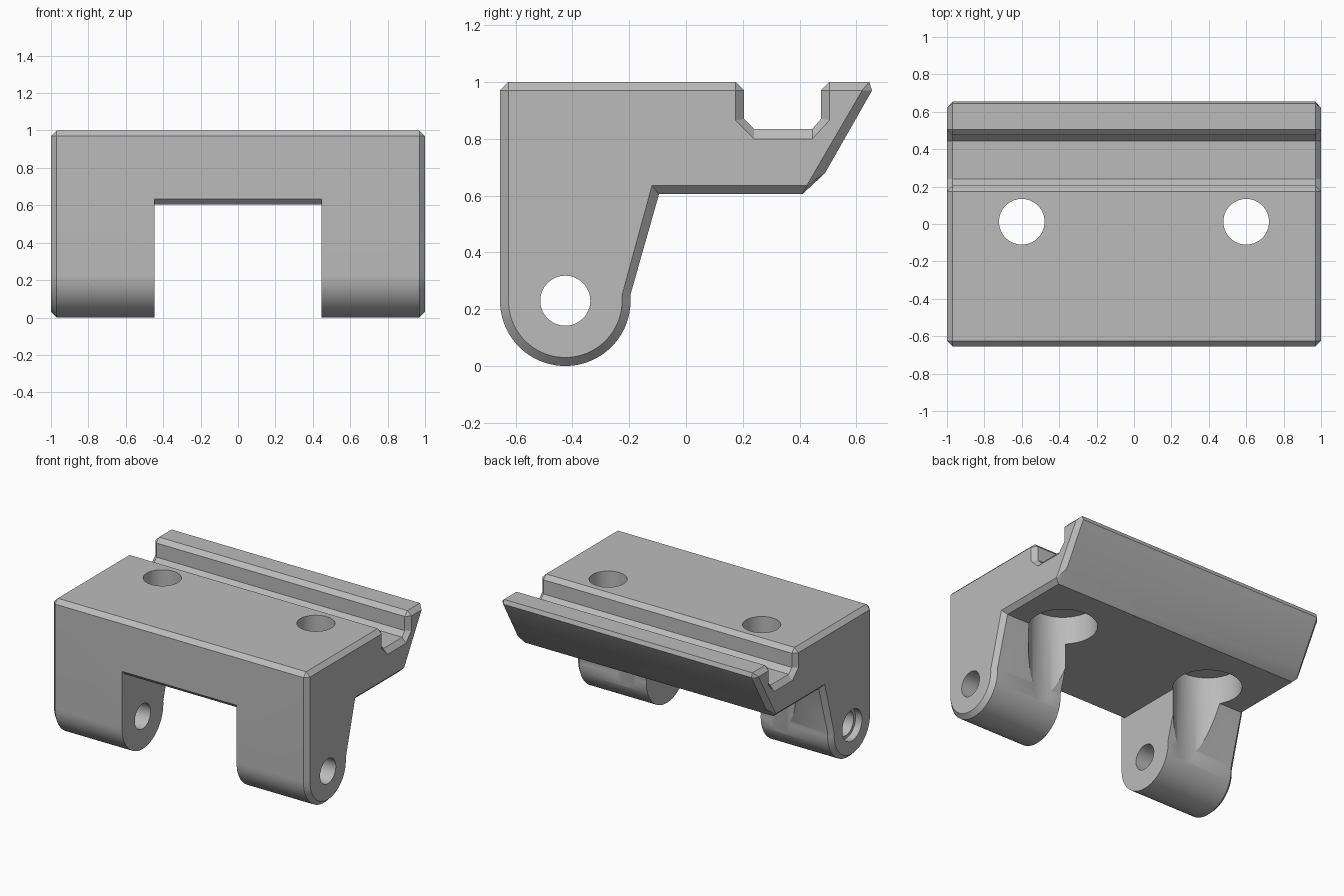
import bpy, bmesh, math
from mathutils import Matrix

cube = bpy.data.objects.get("Cube")
if cube:
    bpy.data.objects.remove(cube, do_unlink=True)

grey = bpy.data.materials.new("plain_grey")
grey.use_nodes = True
colour = (0.5, 0.5, 0.5, 1)
grey.diffuse_color = colour
grey.node_tree.nodes["Principled BSDF"].inputs["Base Color"].default_value = colour


def finish(name, bm):
    bmesh.ops.remove_doubles(bm, verts=bm.verts, dist=1e-5)
    bmesh.ops.recalc_face_normals(bm, faces=bm.faces)
    mesh = bpy.data.meshes.new(name)
    bm.to_mesh(mesh)
    bm.free()
    mesh.materials.append(grey)
    obj = bpy.data.objects.new(name, mesh)
    bpy.context.collection.objects.link(obj)
    return obj


def loft(name, sections):
    """Skin matching (y, z) outlines placed at successive x positions."""
    bm = bmesh.new()
    rings = [[bm.verts.new((x, y, z)) for y, z in pts] for x, pts in sections]
    for a, b in zip(rings, rings[1:]):
        for i in range(len(a)):
            bm.faces.new((a[i - 1], a[i], b[i], b[i - 1]))
    # Cap with welded rings so collapsed corners stay clean
    bmesh.ops.remove_doubles(bm, verts=bm.verts, dist=1e-5)
    bmesh.ops.dissolve_degenerate(bm, edges=bm.edges, dist=1e-6)
    bmesh.ops.holes_fill(bm, edges=[e for e in bm.edges if e.is_boundary], sides=0)
    return finish(name, bm)


def cylinder(name, axis, centre, radius, start, end):
    """Cylinder along x or z; centre gives the other two coordinates."""
    bm = bmesh.new()
    bmesh.ops.create_cone(bm, cap_ends=True, segments=64, radius1=radius,
                          radius2=radius, depth=end - start)
    mid = (start + end) / 2
    if axis == "x":
        m = Matrix.Translation((mid, *centre)) @ Matrix.Rotation(math.pi / 2, 4, "Y")
    else:
        m = Matrix.Translation((*centre, mid))
    bm.transform(m)
    return finish(name, bm)


# Side profile: outer outline paired with the chamfered end-face outline
pairs = [
    ((-.655, .97), (-.625, .97)), ((-.625, 1), (-.625, .97)),
    ((.175, 1), (.175, .97)), ((.205, .97), (.175, .97)),
    ((.205, .87), (.175, .865)), ((.24, .835), (.24, .80)),
    ((.445, .835), (.445, .80)), ((.475, .87), (.505, .865)),
    ((.475, .97), (.505, .97)), ((.505, 1), (.505, .97)),
    ((.645, 1), (.62, .97)), ((.655, .97), (.62, .97)),
    ((.49, .68), (.425, .635)), ((.41, .605), (.425, .635)),
    ((-.095, .605), (-.12, .635)),
]
PIN = (-.425, .23)
STEPS = 36
for i in range(STEPS + 1):
    a = math.radians(5 - 185 * i / STEPS)
    pairs.append(tuple((PIN[0] + r * math.cos(a), PIN[1] + r * math.sin(a))
                       for r in (.23, .20)))
outer = [p[0] for p in pairs]
inner = [p[1] for p in pairs]
body = loft("bracket_body", [(-1, inner), (-.97, outer), (.97, outer), (1, inner)])

# Gap between the legs, with a chamfered front lip
gap = [(-.725, -.1), (-.725, .705), (-.625, .605), (-.095, .605), (.1, .4), (.1, -.1)]
cutters = [loft("leg_gap", [(-.447, gap), (.447, gap)])]

# Pin holes with a shallow recess on one outer side
cutters.append(cylinder("pin_hole", "x", PIN, .088, -1.2, 1.2))
cutters.append(cylinder("pin_recess", "x", PIN, .11, -1.2, -.95))

# Screw holes from the top, with wide bores underneath
for x in (-.6, .6):
    cutters.append(cylinder("screw_hole", "z", (x, .012), .122, .7, 1.2))
    cutters.append(cylinder("screw_bore", "z", (x, .012), .22, -.1, .8))

bpy.context.view_layer.objects.active = body
for cutter in cutters:
    cutter.hide_render = True
    mod = body.modifiers.new("cut", "BOOLEAN")
    mod.operation = "DIFFERENCE"
    mod.solver = "EXACT"
    mod.object = cutter
    bpy.ops.object.modifier_apply(modifier=mod.name)
    bpy.data.objects.remove(cutter, do_unlink=True)

# Smooth round surfaces, crisp chamfers
bpy.ops.object.select_all(action="DESELECT")
body.select_set(True)
bpy.ops.object.shade_smooth_by_angle(angle=math.radians(25))
